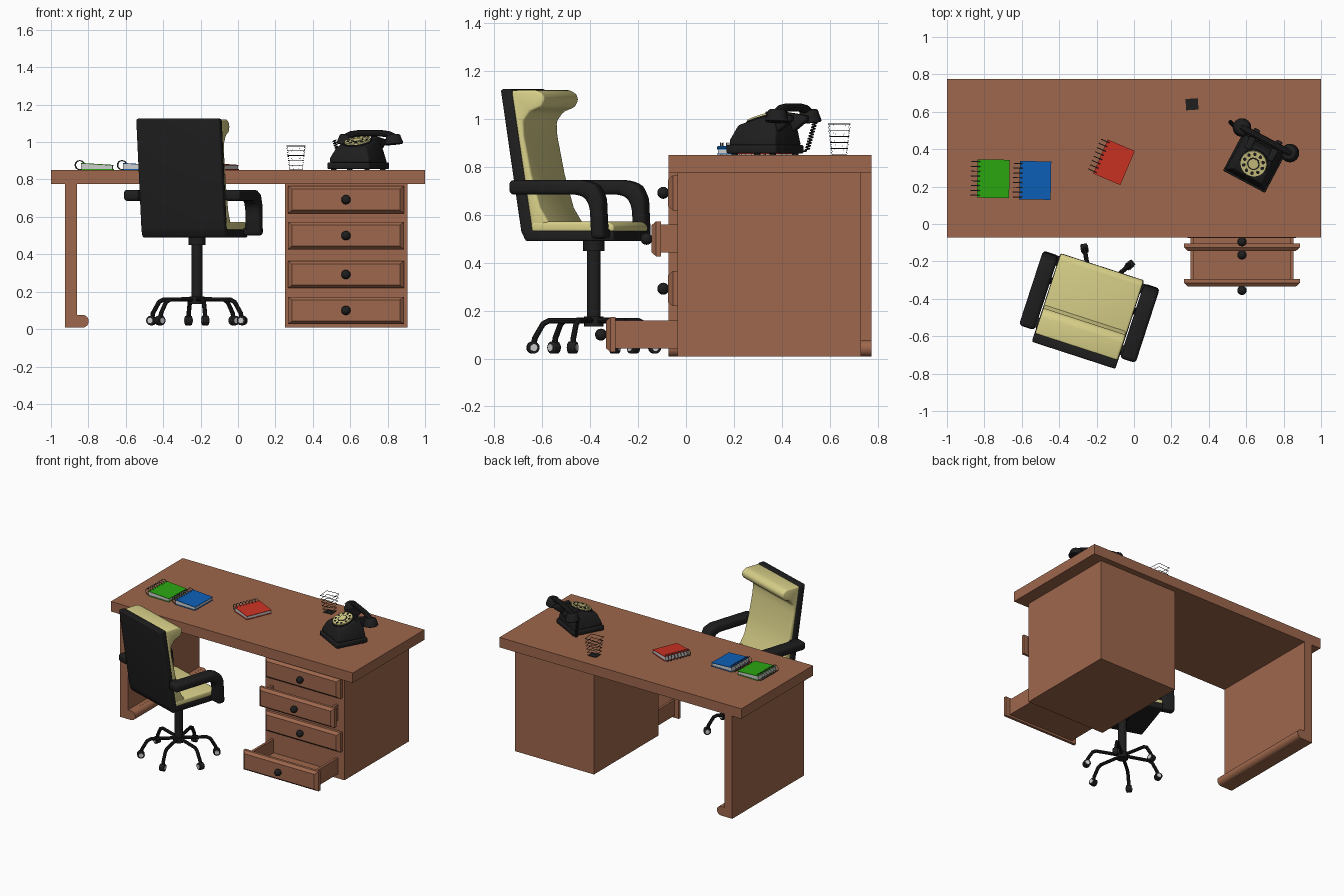
import bpy, bmesh, math
from mathutils import Matrix, Vector

if "Cube" in bpy.data.objects:
    bpy.data.objects.remove(bpy.data.objects["Cube"])


def material(name, r, g, b):
    m = bpy.data.materials.new(name)
    m.diffuse_color = (r, g, b, 1)
    m.use_nodes = True
    m.node_tree.nodes["Principled BSDF"].inputs["Base Color"].default_value = m.diffuse_color
    return m


WOOD = material("brown wood", 0.34, 0.135, 0.072)
BLACK = material("black", 0.013, 0.013, 0.013)
CREAM = material("pale yellow", 0.69, 0.63, 0.25)
GREEN = material("green", 0.025, 0.39, 0.006)
BLUE = material("blue", 0.004, 0.117, 0.48)
RED = material("red", 0.60, 0.032, 0.017)
PAPER = material("paper grey", 0.62, 0.62, 0.62)
METAL = material("ring metal", 0.10, 0.10, 0.11)
WORLD = Matrix()


def place(x, y, z, deg):
    return Matrix.Translation((x, y, z)) @ Matrix.Rotation(math.radians(deg), 4, 'Z')


def finish(name, bm, mat, frame=WORLD, bevel=0):
    bmesh.ops.recalc_face_normals(bm, faces=bm.faces)
    if bevel:
        sharp = [e for e in bm.edges if e.calc_face_angle(0) > 0.3]
        bmesh.ops.bevel(bm, geom=sharp, offset=bevel, segments=3, profile=0.5,
                        affect='EDGES', clamp_overlap=True)
    me = bpy.data.meshes.new(name)
    bm.to_mesh(me)
    bm.free()
    me.materials.append(mat)
    ob = bpy.data.objects.new(name, me)
    bpy.context.collection.objects.link(ob)
    ob.matrix_world = frame
    return ob


def hull(name, pts, mat, frame=WORLD, bevel=0):
    bm = bmesh.new()
    for p in pts:
        bm.verts.new(p)
    bmesh.ops.convex_hull(bm, input=bm.verts)
    bmesh.ops.dissolve_limit(bm, angle_limit=0.01, verts=bm.verts, edges=bm.edges)
    return finish(name, bm, mat, frame, bevel)


def box(name, x, y, z, mat, frame=WORLD, bevel=0):
    return hull(name, [(a, b, c) for a in x for b in y for c in z], mat, frame, bevel)


def prism(name, yz, x0, x1, mat, frame=WORLD, bevel=0):
    """Side profile in y and z, extruded along x."""
    bm = bmesh.new()
    f = bm.faces.new([bm.verts.new((x0, y, z)) for y, z in yz])
    r = bmesh.ops.extrude_face_region(bm, geom=[f])
    bmesh.ops.translate(bm, vec=(x1 - x0, 0, 0),
                        verts=[v for v in r["geom"] if isinstance(v, bmesh.types.BMVert)])
    return finish(name, bm, mat, frame, bevel)


def cyl(name, p0, p1, r0, r1, mat, frame=WORLD, segs=24, bevel=0):
    p0, p1 = Vector(p0), Vector(p1)
    d = p1 - p0
    m = Matrix.Translation((p0 + p1) / 2) @ d.to_track_quat('Z', 'Y').to_matrix().to_4x4()
    bm = bmesh.new()
    bmesh.ops.create_cone(bm, cap_ends=True, segments=segs, radius1=r0, radius2=r1,
                          depth=d.length, matrix=m)
    return finish(name, bm, mat, frame, bevel)


def tube(name, pts, r, mat, frame=WORLD, cyclic=False, res=3):
    cu = bpy.data.curves.new(name, 'CURVE')
    cu.dimensions = '3D'
    cu.bevel_depth, cu.bevel_resolution, cu.use_fill_caps = r, res, True
    s = cu.splines.new('POLY')
    s.points.add(len(pts) - 1)
    for q, p in zip(s.points, pts):
        q.co = (*p, 1)
    s.use_cyclic_u = cyclic
    cu.materials.append(mat)
    ob = bpy.data.objects.new(name, cu)
    bpy.context.collection.objects.link(ob)
    ob.matrix_world = frame


# Desk: top, drawer cabinet, left leg panel with rounded foot
box("desk_top", (-1, 1), (-0.073, 0.775), (0.775, 0.85), WOOD)
box("drawer_cabinet", (0.25, 0.905), (-0.035, 0.73), (0.008, 0.78), WOOD)
box("leg_panel", (-0.925, -0.86), (-0.073, 0.775), (0.008, 0.78), WOOD)
box("leg_foot", (-0.87, -0.83), (-0.073, 0.775), (0.008, 0.076), WOOD)
cyl("leg_foot_round", (-0.832, -0.073, 0.042), (-0.832, 0.775, 0.042), 0.034, 0.034, WOOD)

# Drawers: raised front, knob and open tray (second and fourth pulled out)
for i, (zc, yf) in enumerate([(0.692, -0.075), (0.5, -0.145), (0.292, -0.075), (0.1, -0.335)]):
    n = f"drawer_{i + 1}_"
    hull(n + "front",
         [(0.577 + sx * w, yf + y, zc + sz * h) for sx in (-1, 1) for sz in (-1, 1)
          for w, h, y in ((0.31, 0.073, 0.04), (0.31, 0.073, 0.02), (0.288, 0.056, 0.0))],
         WOOD)
    cyl(n + "knob_stem", (0.577, yf + 0.01, zc), (0.577, yf - 0.02, zc), 0.012, 0.012, BLACK)
    bm = bmesh.new()
    bmesh.ops.create_uvsphere(bm, u_segments=16, v_segments=10, radius=0.025,
                              matrix=Matrix.Translation((0.577, yf - 0.02, zc)))
    finish(n + "knob", bm, BLACK)
    if yf < -0.1:
        ys = (yf + 0.03, -0.03)
        for sx in (-1, 1):
            a = 0.577 + sx * 0.275
            box(n + "side", sorted((a, a - sx * 0.018)), ys, (zc - 0.055, zc + 0.06), WOOD)
        box(n + "bottom", (0.302, 0.852), ys, (zc - 0.058, zc - 0.043), WOOD)

# Swivel chair: shell, cushions, arms
CH = place(-0.22, -0.385, 0, -18)
W = 0.235
prism("chair_shell", [(-.335, 1.125), (-.285, 1.125), (-.195, .535), (.162, .535),
                      (.165, .49), (-.225, .49), (-.245, .53)], -W, W, BLACK, CH, 0.01)
prism("back_cushion", [(-.29, 1.12), (-.18, 1.122), (-.148, 1.105), (-.14, 1.08), (-.155, 1.05),
                       (-.205, 1.03), (-.235, .99), (-.232, .93), (-.2, .77), (-.16, .63),
                       (-.12, .565), (-.2, .54)], -W + .003, W - .003, CREAM, CH, 0.012)
prism("seat_cushion", [(-.2, .53), (-.2, .572), (.14, .572), (.163, .555), (.163, .53)],
      -W + .002, W - .002, CREAM, CH, 0.01)
for s in (-1, 1):
    prism("armrest", [(-.27, .685), (-.27, .745), (.06, .745), (.115, .725), (.142, .67), (.15, .5),
                      (.09, .5), (.083, .63), (.065, .67), (.03, .685)],
          s * 0.24, s * 0.328, BLACK, CH, 0.022)
    box("arm_seat_joint", sorted((s * 0.2, s * 0.3)), (.093, .147), (.503, .54), BLACK, CH, 0.008)
    box("arm_back_joint", sorted((s * 0.2, s * 0.26)), (-.255, -.2), (.69, .74), BLACK, CH)

# Chair post and six-legged base with casters
cyl("post_collar", (0, 0, .45), (0, 0, .495), .045, .045, BLACK, CH)
cyl("post", (0, 0, .15), (0, 0, .46), .029, .029, BLACK, CH)
cyl("base_hub", (0, 0, .135), (0, 0, .175), .04, .04, BLACK, CH)
for k in range(6):
    F = place(-0.22, -0.385, 0, 40 + 60 * k)
    tube("base_leg", [(0, 0, .16), (.19, 0, .158), (.215, 0, .145), (.25, 0, .085), (.255, 0, .055)],
         .012, BLACK, F)
    cyl("caster", (.258, -.018, .046), (.258, .018, .046), .026, .026, BLACK, F, 16, .004)
    cyl("caster_hub", (.258, -.021, .046), (.258, .021, .046), .015, .015, PAPER, F, 12)

# Telephone body
PH = place(0.643, 0.33, 0.85, -28)
box("phone_base", (-.127, .127), (-.118, .118), (.006, .042), BLACK, PH, .008)
for sx in (-1, 1):
    for sy in (-1, 1):
        cyl("phone_foot", (sx * .1, sy * .09, 0), (sx * .1, sy * .09, .01), .014, .014, BLACK, PH, 12)
hull("phone_body", [(s * w, y, z) for s in (-1, 1) for w, y, z in (
    (.118, -.108, .04), (.118, -.105, .065), (.088, -.082, .125), (.08, .078, .175),
    (.1, .105, .1), (.118, .11, .04))], BLACK, PH, .008)
for s in (-1, 1):
    hull("cradle_prong", [(s * x, y, z) for x in (.05, .085) for y, z in (
        (.05, .15), (.045, .182), (.165, .165), (.165, .145), (.09, .09))], BLACK, PH, .005)

# Rotary dial, tilted on the sloped top
DI = PH @ Matrix.Translation((0, -.006, .151)) @ Matrix.Rotation(math.radians(17.4), 4, 'X')
cyl("dial_rim", (0, 0, -.01), (0, 0, .004), .079, .077, BLACK, DI, 32)
cyl("dial_disc", (0, 0, 0), (0, 0, .011), .072, .07, CREAM, DI, 32)
cyl("dial_centre_ring", (0, 0, .005), (0, 0, .0125), .034, .034, BLACK, DI, 24)
cyl("dial_centre", (0, 0, .005), (0, 0, .0145), .029, .027, CREAM, DI, 24)
for k in range(10):
    a = math.radians(36 * k)
    c = (.053 * math.cos(a), .053 * math.sin(a))
    cyl("dial_hole", (*c, .005), (*c, .0125), .0095, .0095, BLACK, DI, 10)

# Handset and coiled cord
tube("handset_handle", [(-.15, .133, .175), (-.115, .133, .191), (-.06, .133, .198), (.06, .133, .198),
                        (.115, .133, .191), (.15, .133, .175)], .018, BLACK, PH)
for s in (-1, 1):
    cyl("handset_cup", (s * .146, .133, .137), (s * .14, .133, .19), .052, .036, BLACK, PH, 24, .008)
start, end = Vector((.515, .545, 1.01)), Vector((.555, .505, .868))
coil = []
for k in range(121):
    t = k / 120
    p = start.lerp(end, t)
    a = t * 12 * math.tau
    coil.append((p.x + .009 * math.cos(a), p.y + .009 * math.sin(a), p.z))
tube("phone_cord", coil, .003, BLACK, res=1)
tube("cord_ends", [(.56, .5, .866), (.6, .45, .866), (.62, .4, .87)], .004, BLACK)

# Pen cup: tapered square cup with perforated walls
bm = bmesh.new()
rows, cols = 5, 4
rings = []
for r in range(rows + 1):
    h = .033 + .015 * r / rows
    ring = []
    for s in range(4):
        for c in range(cols):
            v = Matrix.Rotation(s * math.pi / 2, 3, 'Z') @ Vector((h * (2 * c / cols - 1), -h, 0))
            ring.append(bm.verts.new((v.x, v.y * .92, .003 + .128 * r / rows)))
    rings.append(ring)
walls = []
for lo, hi in zip(rings, rings[1:]):
    for k in range(len(lo)):
        j = (k + 1) % len(lo)
        walls.append(bm.faces.new((lo[k], lo[j], hi[j], hi[k])))
bm.faces.new(rings[0][::-1])
bmesh.ops.inset_individual(bm, faces=walls, thickness=.0065)
bmesh.ops.delete(bm, geom=walls, context='FACES')
cup = finish("pen_cup", bm, BLACK, place(.31, .64, .85, 4))
cup.modifiers.new("thickness", 'SOLIDIFY').thickness = .004

# Spiral notebooks: covers, wedge of pages, binding rings
for name, mat, x, y, deg, w, h in (("green", GREEN, -.752, .242, -1, .172, .205),
                                   ("blue", BLUE, -.528, .233, -1, .168, .205),
                                   ("red", RED, -.107, .33, -23, .158, .198)):
    F = place(x, y, .85, deg)
    a, b = w / 2, h / 2

    def layer(part, z0, z1, z2, z3, m, trim):
        hull(f"{name}_notebook_{part}", [(sx, sy, z) for sy in (-b + trim, b - trim) for sx, z in (
            (-a, z0), (-a, z1), (a - trim, z2), (a - trim, z3))], m, F)

    layer("back_cover", .002, .006, .002, .006, mat, 0)
    layer("pages", .006, .034, .006, .024, PAPER, .004)
    layer("front_cover", .034, .038, .024, .028, mat, 0)
    for k in range(8):
        yy = -b + h * (k + .5) / 8
        tube(f"{name}_notebook_ring", [(-a - .008 + .024 * math.cos(t * math.tau / 16), yy,
                                        .027 + .024 * math.sin(t * math.tau / 16)) for t in range(16)],
             .0025, METAL, F, True, 0)

# Turn curves and modifiers into meshes, smooth the rounded parts
bpy.ops.object.select_all(action='SELECT')
bpy.context.view_layer.objects.active = cup
bpy.ops.object.convert(target='MESH')
bpy.ops.object.shade_smooth_by_angle(angle=math.radians(35))
